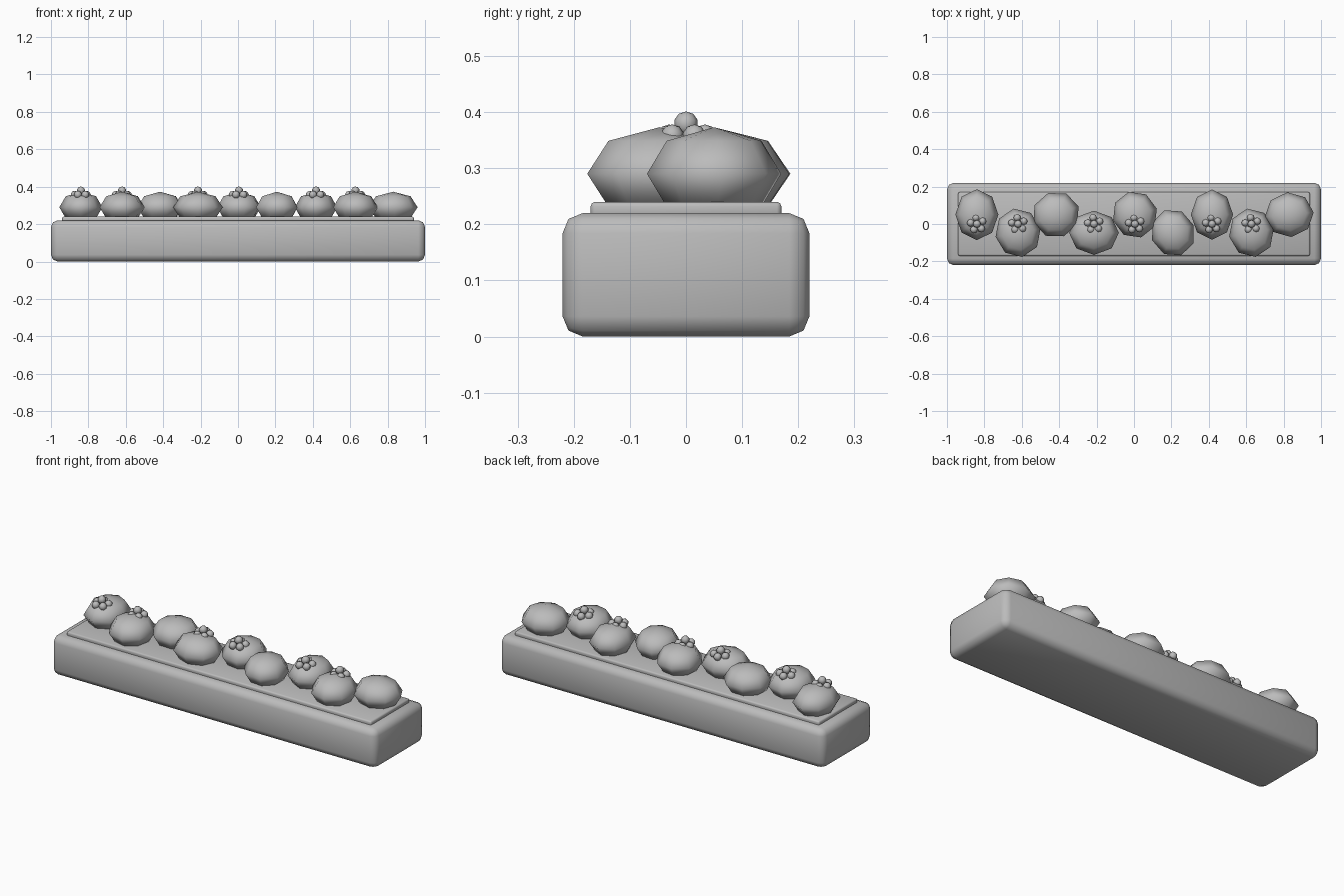
import bpy
from math import radians, cos, sin, tau

if "Cube" in bpy.data.objects:
    bpy.data.objects.remove(bpy.data.objects["Cube"])

grey = bpy.data.materials.new("plain_grey")
grey.use_nodes = True
GREY = (0.5, 0.5, 0.5, 1)
grey.diffuse_color = GREY
grey.node_tree.nodes["Principled BSDF"].inputs["Base Color"].default_value = GREY


def finish(obj, name, angle):
    obj.name = name
    obj.data.materials.append(grey)
    bpy.ops.object.shade_smooth_by_angle(angle=radians(angle))


def slab(name, size, z, bevel, segments):
    bpy.ops.mesh.primitive_cube_add(size=1, location=(0, 0, z))
    obj = bpy.context.object
    obj.scale = size
    bpy.ops.object.transform_apply(location=False, rotation=False, scale=True)
    mod = obj.modifiers.new("rounded_edges", "BEVEL")
    mod.width, mod.segments = bevel, segments
    bpy.ops.object.modifier_apply(modifier=mod.name)
    finish(obj, name, 50)


def ball(name, centre, radii, segments, rings, turn=0):
    bpy.ops.mesh.primitive_uv_sphere_add(segments=segments, ring_count=rings, radius=1,
                                         location=centre, rotation=(0, 0, turn))
    bpy.context.object.scale = radii
    finish(bpy.context.object, name, 80)


# Planter trough and the soil on top
slab("planter_box", (2, 0.44, 0.22), 0.11, 0.036, 2)
slab("soil", (1.88, 0.34, 0.03), 0.225, 0.008, 2)

# Bushes in a zigzag row: x, x radius, y radius, turn in degrees, has flower
bushes = [
    (-0.84, 0.115, 0.136, 0, True),
    (-0.62, 0.122, 0.131, 10, True),
    (-0.417, 0.128, 0.123, 20, False),
    (-0.214, 0.133, 0.118, 0, True),
    (0.005, 0.121, 0.126, 15, True),
    (0.208, 0.118, 0.128, 20, False),
    (0.417, 0.113, 0.134, 0, True),
    (0.628, 0.121, 0.131, 10, True),
    (0.83, 0.131, 0.12, 5, False),
]
for i, (x, rx, ry, turn, flower) in enumerate(bushes):
    y = 0.05 if i % 2 == 0 else -0.047
    ball(f"bush_{i + 1}", (x, y, 0.29), (rx, ry, 0.083), 8, 4, radians(turn))
    if not flower:
        continue
    # Blossom: a middle ball ringed by five petals
    ball(f"flower_centre_{i + 1}", (x, 0, 0.379), (0.022, 0.022, 0.022), 8, 5)
    for k in range(5):
        a = radians(98) + tau * k / 5
        ball(f"petal_{i + 1}_{k + 1}", (x + 0.034 * cos(a), 0.034 * sin(a), 0.357),
             (0.021, 0.021, 0.021), 8, 5)
